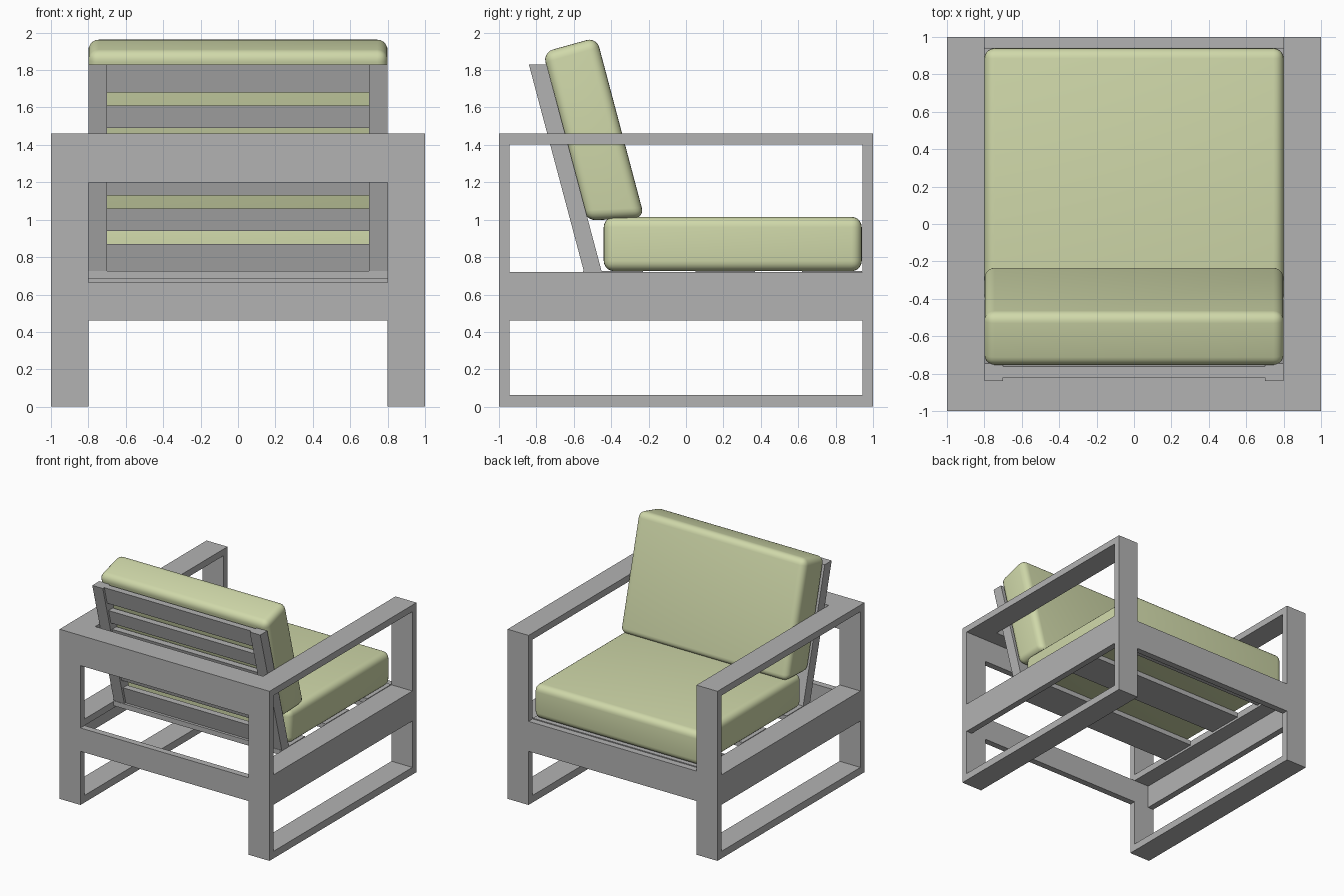
import bpy, bmesh

if "Cube" in bpy.data.objects:
    bpy.data.objects.remove(bpy.data.objects["Cube"])

def material(name, col):
    m = bpy.data.materials.new(name)
    m.diffuse_color = (*col, 1)
    m.use_nodes = True
    m.node_tree.nodes["Principled BSDF"].inputs["Base Color"].default_value = m.diffuse_color
    return m

GREY = material("grey frame", (0.45, 0.45, 0.45))
GREEN = material("pale green fabric", (0.63, 0.69, 0.40))

def prism(name, x0, x1, profile, mat):
    """Extrude a (y, z) profile along x."""
    bm = bmesh.new()
    a = [bm.verts.new((x0, y, z)) for y, z in profile]
    b = [bm.verts.new((x1, y, z)) for y, z in profile]
    bm.faces.new(a)
    bm.faces.new(b[::-1])
    n = len(a)
    for i in range(n):
        j = (i + 1) % n
        bm.faces.new((a[i], b[i], b[j], a[j]))
    bmesh.ops.recalc_face_normals(bm, faces=bm.faces)
    me = bpy.data.meshes.new(name)
    bm.to_mesh(me)
    bm.free()
    me.materials.append(mat)
    ob = bpy.data.objects.new(name, me)
    bpy.context.collection.objects.link(ob)
    return ob

def box(name, x0, x1, y0, y1, z0, z1):
    return prism(name, x0, x1, [(y0, z0), (y1, z0), (y1, z1), (y0, z1)], GREY)

def cushion(name, profile):
    ob = prism(name, -0.8, 0.8, profile, GREEN)
    bev = ob.modifiers.new("soft edges", 'BEVEL')
    bev.width = 0.055
    bev.segments = 5
    bev.limit_method = 'NONE'
    bpy.ops.object.select_all(action='DESELECT')
    ob.select_set(True)
    bpy.context.view_layer.objects.active = ob
    bpy.ops.object.modifier_apply(modifier=bev.name)
    bpy.ops.object.shade_smooth_by_angle(angle=0.7)

T = 0.055            # plate thickness
IN = 0.945           # inner side of the plates

# Side frames: posts, arm, floor bar and L-shaped seat rail
for side, s in (("left", -1), ("right", 1)):
    def sbox(part, xa, xb, *r):
        box(f"{side}_{part}", min(s * xa, s * xb), max(s * xa, s * xb), *r)
    sbox("front_post", 0.8, 1, -1, -IN, 0, 1.46)
    sbox("rear_post", 0.8, 1, IN, 1, 0, 1.46)
    sbox("arm", 0.8, 1, -IN, IN, 1.403, 1.46)
    sbox("floor_bar", 0.8, 1, -IN, IN, 0, 0.062)
    sbox("seat_rail_plate", IN, 1, -IN, IN, 0.462, 0.72)
    sbox("seat_rail_flange", 0.8, IN, -IN, IN, 0.663, 0.72)

# Cross rails
box("front_top_rail", -0.8, 0.8, -1, -IN, 1.2, 1.46)
box("front_top_shelf", -0.8, 0.8, -IN, -0.8, 1.403, 1.46)
box("front_low_rail", -0.8, 0.8, -1, -IN, 0.462, 0.663)
box("rear_low_rail", -0.8, 0.8, IN, 1, 0.462, 0.72)

# Seat slats
for i, y in enumerate((-0.55, 0.05, 0.62)):
    box(f"seat_slat_{i+1}", -0.8, 0.8, y, y + 0.32, 0.683, 0.725)

# Leaning backrest: uprights and slats
def lean(z, off):
    return -0.545 + off - (z - 0.72) * 0.2658

def leaning(name, x0, x1, o0, o1, z0, z1):
    prism(name, x0, x1, [(lean(z0, o0), z0), (lean(z0, o1), z0),
                         (lean(z1, o1), z1), (lean(z1, o0), z1)], GREY)

leaning("left_back_upright", -0.8, -0.7, 0, 0.095, 0.72, 1.83)
leaning("right_back_upright", 0.7, 0.8, 0, 0.095, 0.72, 1.83)
for i, (z0, z1) in enumerate(((0.72, 0.87), (0.94, 1.06), (1.13, 1.245),
                              (1.31, 1.43), (1.49, 1.61), (1.68, 1.83))):
    leaning(f"back_slat_{i+1}", -0.7, 0.7, 0.02, 0.078, z0, z1)

# Cushions
cushion("seat_cushion", [(-0.44, 0.725), (0.94, 0.725), (0.94, 1.015), (-0.44, 1.015)])
cushion("back_cushion", [(-0.535, 0.995), (-0.222, 1.01), (-0.478, 1.975), (-0.765, 1.895)])
